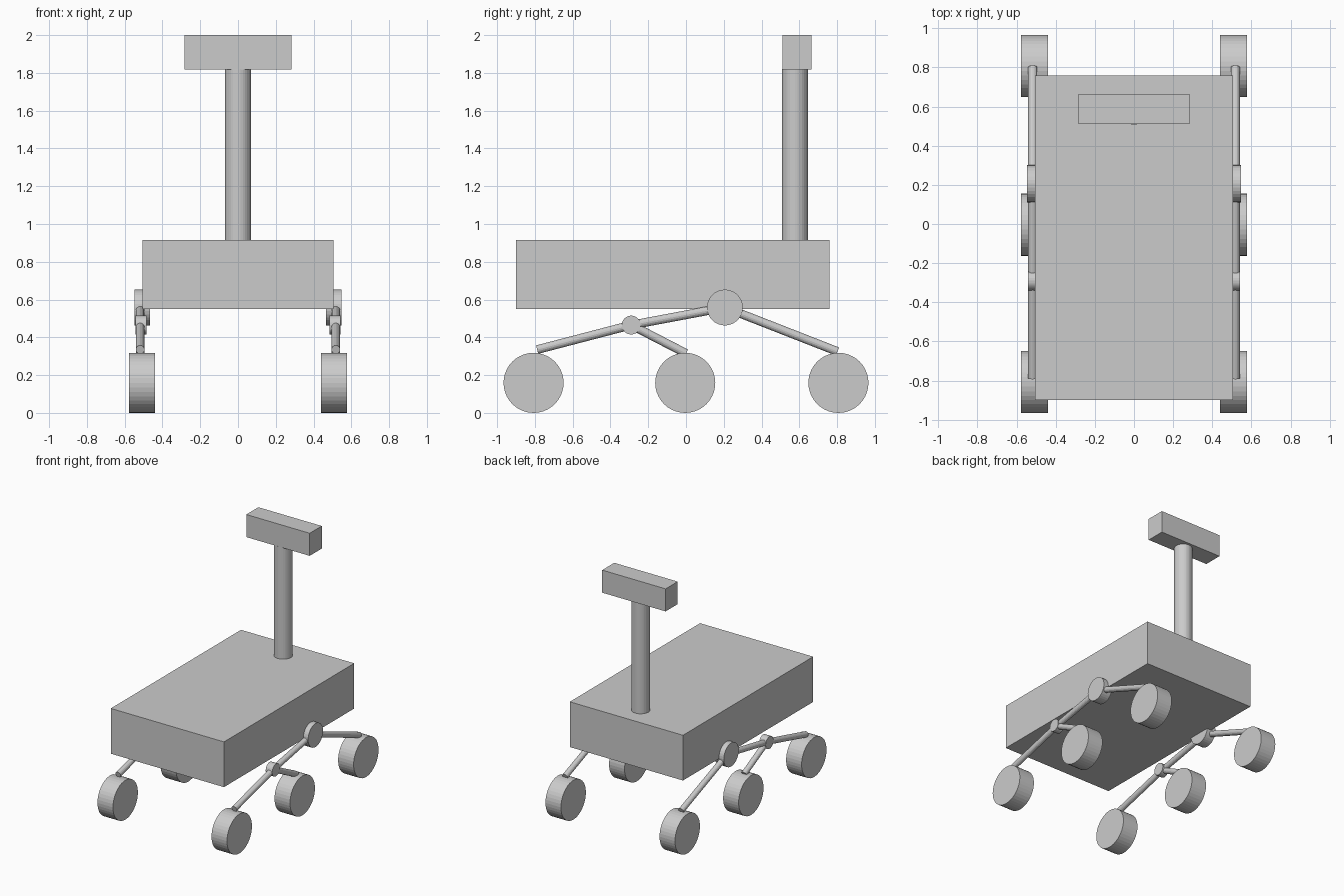
import bpy
from mathutils import Vector

if "Cube" in bpy.data.objects:
    bpy.data.objects.remove(bpy.data.objects["Cube"])


def box(name, lo, hi):
    lo, hi = Vector(lo), Vector(hi)
    bpy.ops.mesh.primitive_cube_add(size=1, location=(lo + hi) / 2)
    ob = bpy.context.object
    ob.name = name
    ob.scale = hi - lo
    bpy.ops.object.transform_apply(location=False, rotation=False, scale=True)
    return ob


def rod(name, a, b, radius, sides):
    # cylinder between two points
    a, b = Vector(a), Vector(b)
    bpy.ops.mesh.primitive_cylinder_add(vertices=sides, radius=radius,
                                        depth=(b - a).length, location=(a + b) / 2)
    ob = bpy.context.object
    ob.name = name
    ob.rotation_euler = (b - a).to_track_quat('Z', 'Y').to_euler()
    return ob


# body, mast and camera head
box("body", (-0.505, -0.90, 0.55), (0.505, 0.76, 0.915))
rod("mast", (0, 0.577, 0.915), (0, 0.577, 1.82), 0.069, 32)
box("mast_head", (-0.283, 0.51, 1.818), (0.283, 0.664, 2.0))

# suspension joints and arm ends as (y, z)
rocker = (0.206, 0.558)
bogie = (-0.29, 0.465)
arms = {
    "front_arm": (rocker, (0.802, 0.325)),
    "rocker_arm": (rocker, bogie),
    "middle_arm": (bogie, (0.0, 0.315)),
    "rear_arm": (bogie, (-0.788, 0.335)),
}
wheels = {"front_wheel": 0.807, "middle_wheel": -0.004, "rear_wheel": -0.807}

for side, s in (("right", 1), ("left", -1)):
    # wheels
    for name, y in wheels.items():
        rod(f"{name}_{side}", (s * 0.44, y, 0.159), (s * 0.578, y, 0.159), 0.159, 40)
    # pivot discs
    rod(f"rocker_pivot_{side}", (s * 0.467, *rocker), (s * 0.548, *rocker), 0.095, 32)
    rod(f"bogie_pivot_{side}", (s * 0.485, *bogie), (s * 0.543, *bogie), 0.05, 24)
    # suspension arms
    for name, (a, b) in arms.items():
        rod(f"{name}_{side}", (s * 0.518, *a), (s * 0.518, *b), 0.023, 16)
